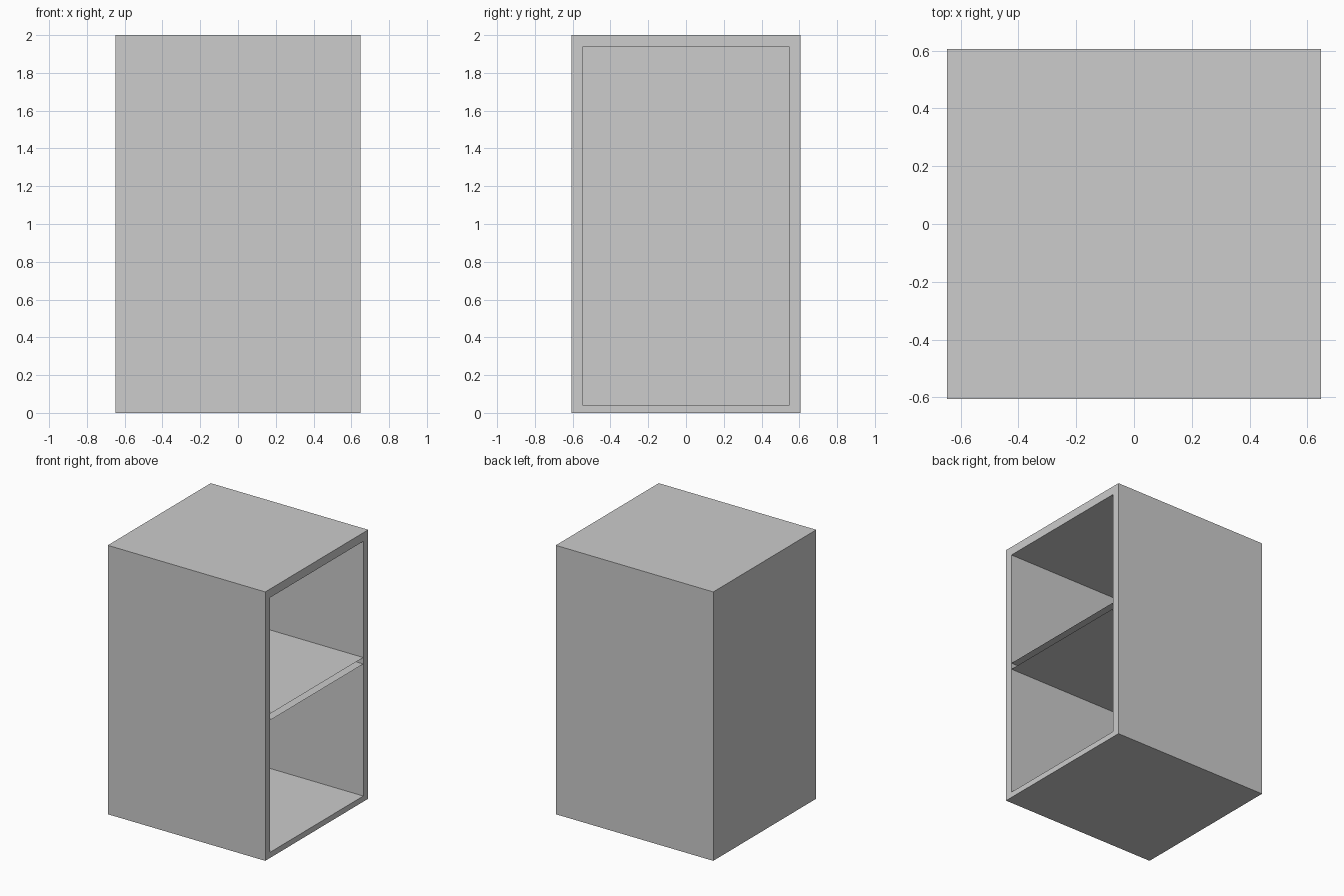
import bpy
import bmesh

cube = bpy.data.objects.get("Cube")
if cube:
    bpy.data.objects.remove(cube)

# Overall half sizes, inner opening and shelf levels
HALF_X, HALF_Y, HEIGHT = 0.648, 0.605, 2.0
INNER_Y, FLOOR_Z, CEILING_Z = 0.547, 0.042, 1.936
BACK_X = -0.59
SHELF_LEVELS = (1.024, 1.072)

grey = bpy.data.materials.new("light_grey")
grey.use_nodes = True
colour = (0.604, 0.604, 0.604, 1)
grey.diffuse_color = colour
grey.node_tree.nodes["Principled BSDF"].inputs["Base Color"].default_value = colour


def add_object(name, bm):
    mesh = bpy.data.meshes.new(name)
    bm.to_mesh(mesh)
    bm.free()
    mesh.materials.append(grey)
    obj = bpy.data.objects.new(name, mesh)
    bpy.context.collection.objects.link(obj)
    return obj


def ring(bm, x, half_y, low, high):
    """Rectangle of vertices across the cabinet at depth x."""
    corners = ((-half_y, low), (half_y, low), (half_y, high), (-half_y, high))
    return [bm.verts.new((x, y, z)) for y, z in corners]


# Cabinet shell: outer back, outer rim, inner rim and inner back joined in turn
bm = bmesh.new()
rings = [
    ring(bm, -HALF_X, HALF_Y, 0, HEIGHT),
    ring(bm, HALF_X, HALF_Y, 0, HEIGHT),
    ring(bm, HALF_X, INNER_Y, FLOOR_Z, CEILING_Z),
    ring(bm, BACK_X, INNER_Y, FLOOR_Z, CEILING_Z),
]
for a, b in zip(rings, rings[1:]):
    for i in range(4):
        j = (i + 1) % 4
        bm.faces.new((a[i], a[j], b[j], b[i]))
bm.faces.new(rings[0])
bm.faces.new(rings[-1])
bmesh.ops.recalc_face_normals(bm, faces=bm.faces)
add_object("cabinet_shell", bm)

# Hollow shelf: upper and lower skins, open at the edge
bm = bmesh.new()
for level, up in zip(SHELF_LEVELS, (False, True)):
    face = bm.faces.new([bm.verts.new((x, y, level)) for x, y in (
        (BACK_X, -INNER_Y), (HALF_X, -INNER_Y), (HALF_X, INNER_Y), (BACK_X, INNER_Y))])
    if not up:
        face.normal_flip()
add_object("shelf", bm)
